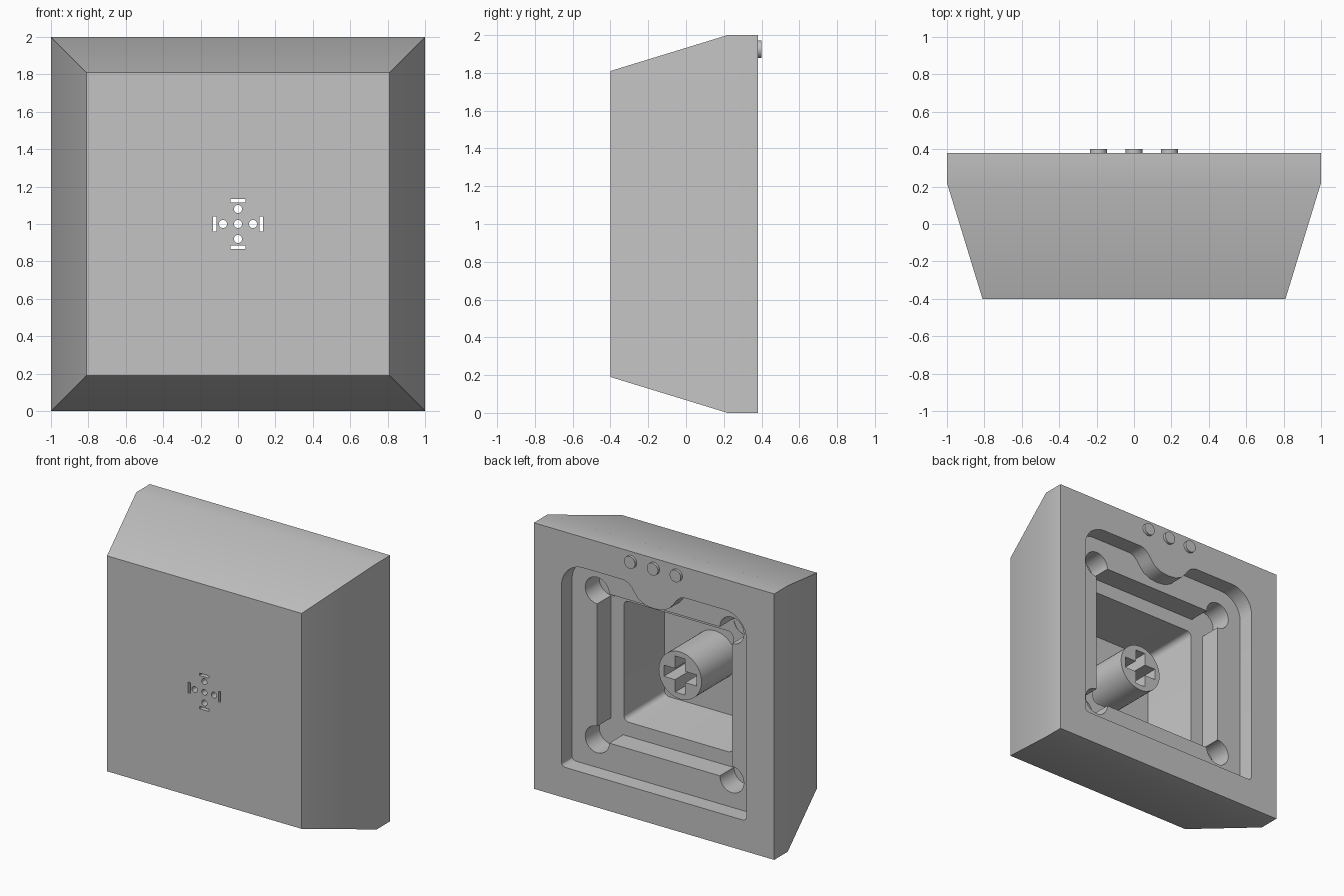
import bpy
import bmesh
from math import cos, sin, pi, radians

cube = bpy.data.objects.get("Cube")
if cube:
    bpy.data.objects.remove(cube, do_unlink=True)

grey = bpy.data.materials.new("plain_grey")
grey.use_nodes = True
colour = (0.55, 0.55, 0.55, 1)
grey.diffuse_color = colour
grey.node_tree.nodes["Principled BSDF"].inputs["Base Color"].default_value = colour

MID = 1.0        # height of the centre
BACK = 0.38      # rear face
OUT = 0.5        # cutters start behind the rear face
SHELF = 0.255    # floor of the outer recess
LEDGE = 0.09     # floor of the middle recess
FLOOR = -0.345   # inside of the front plate
FRONT = -0.4


def loft(name, sections):
    """Solid through matching (x, z) outlines placed at successive y values."""
    bm = bmesh.new()
    rings = [[bm.verts.new((x, y, z)) for x, z in pts] for y, pts in sections]
    for a, b in zip(rings, rings[1:]):
        for i in range(len(a)):
            j = (i + 1) % len(a)
            bm.faces.new((a[i], a[j], b[j], b[i]))
    bm.faces.new(rings[0])
    bm.faces.new(rings[-1])
    bmesh.ops.recalc_face_normals(bm, faces=bm.faces)
    mesh = bpy.data.meshes.new(name)
    bm.to_mesh(mesh)
    bm.free()
    mesh.materials.append(grey)
    obj = bpy.data.objects.new(name, mesh)
    bpy.context.collection.objects.link(obj)
    return obj


def prism(name, pts, y0, y1):
    return loft(name, [(y0, pts), (y1, pts)])


def circle(x, z, r, n=32):
    return [(x + r * cos(2 * pi * i / n), z + r * sin(2 * pi * i / n)) for i in range(n)]


def box(w, h, x=0, z=MID):
    return [(x - w, z - h), (x + w, z - h), (x + w, z + h), (x - w, z + h)]


def arc(x, z, r, start, n=8):
    return [(x + r * cos(radians(start + 90 * i / n)),
             z + r * sin(radians(start + 90 * i / n))) for i in range(n + 1)]


def rounded(h, r):
    d = h - r
    return (arc(d, MID + d, r, 0) + arc(-d, MID + d, r, 90)
            + arc(-d, MID - d, r, 180) + arc(d, MID - d, r, 270))


def activate(obj):
    bpy.ops.object.select_all(action='DESELECT')
    obj.select_set(True)
    bpy.context.view_layer.objects.active = obj


def cut(target, cutter):
    cutter.hide_render = True
    mod = target.modifiers.new("cut", 'BOOLEAN')
    mod.operation = 'DIFFERENCE'
    mod.solver = 'EXACT'
    mod.object = cutter
    activate(target)
    bpy.ops.object.modifier_apply(modifier=mod.name)
    bpy.data.objects.remove(cutter, do_unlink=True)


# Tapered outer body
body = loft("cap_body", [(FRONT, box(0.81, 0.81)), (0.22, box(1, 1)), (BACK, box(1, 1))])

# Outer recess, round at the top with a rounded tab hanging in the middle
half = 0.77
tab = [(0.25, 1.77), (0.215, 1.757), (0.185, 1.73), (0.16, 1.695),
       (0.125, 1.655), (0.07, 1.628), (0, 1.62)]
top_r, low_r = 0.18, 0.03
side = (arc(half - low_r, MID - half + low_r, low_r, -90, 3)
        + arc(half - top_r, MID + half - top_r, top_r, 0) + tab)
outline = side + [(-x, z) for x, z in reversed(side[:-1])]
cut(body, prism("recess_cutter", outline, SHELF, OUT))

# Middle recess with round corner pockets
pocket = 0.56
cut(body, prism("middle_cutter", box(pocket, pocket), LEDGE, OUT - 0.02))
for sx in (-1, 1):
    for sz in (-1, 1):
        cut(body, prism("pocket_cutter", circle(sx * pocket, MID + sz * pocket, 0.1),
                        LEDGE - 0.003, OUT - 0.04))

# Deep inner cavity, narrowing toward the front
cut(body, loft("cavity_cutter", [(FLOOR, rounded(0.42, 0.04)), (LEDGE + 0.04, rounded(0.457, 0.04))]))

# Small openings through the front plate
for dx, dz in ((0, 0), (1, 0), (-1, 0), (0, 1), (0, -1)):
    hole = circle(0.08 * dx, MID + 0.08 * dz, 0.022, 20)
    cut(body, prism("dot_cutter", hole, FRONT - 0.1, FLOOR + 0.1))
    if dx or dz:
        w, h = (0.009, 0.04) if dx else (0.04, 0.009)
        slot = box(w, h, 0.125 * dx, MID + 0.125 * dz)
        cut(body, prism("slot_cutter", slot, FRONT - 0.1, FLOOR + 0.1))

# Round stem with a cross-shaped socket
stem = prism("stem", circle(0, MID, 0.178, 48), FLOOR, 0.07)
a, b = 0.136, 0.042
cross = [(a, -b), (a, b), (b, b), (b, a), (-b, a), (-b, b),
         (-a, b), (-a, -b), (-b, -b), (-b, -a), (b, -a), (b, -b)]
cut(stem, prism("socket_cutter", [(x, MID + z) for x, z in cross], FLOOR - 0.1, 0.2))

# Three round studs on the rear face
parts = [body, stem]
for i, x in enumerate((-0.19, 0, 0.19)):
    parts.append(prism(f"rear_stud_{i + 1}", circle(x, 1.925, 0.046), BACK - 0.01, 0.4))

for part in parts:
    activate(part)
    bpy.ops.object.shade_smooth_by_angle(angle=radians(30))
